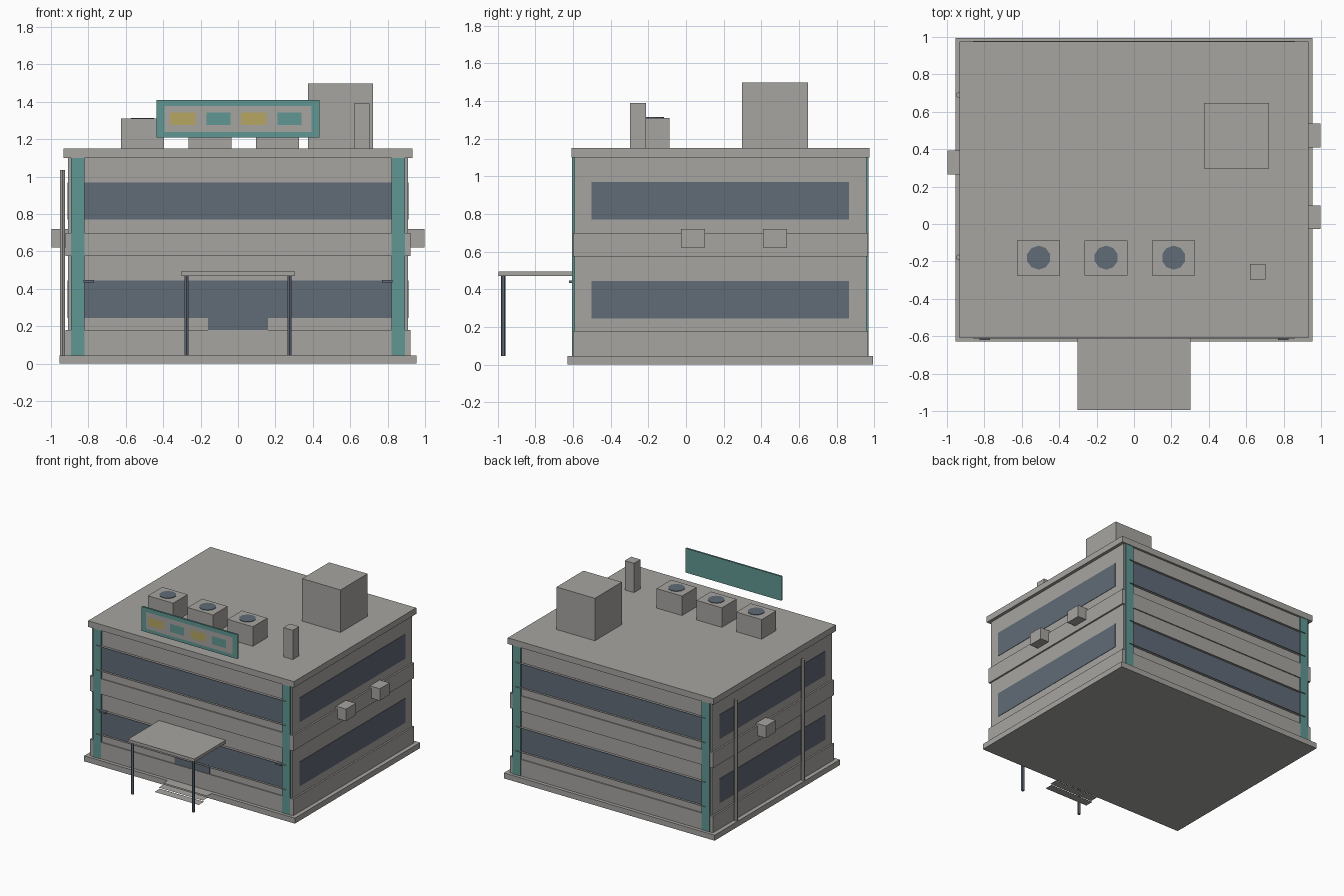
import bpy, math

old = bpy.data.objects.get("Cube")
if old:
    bpy.data.objects.remove(old, do_unlink=True)


def srgb(*c):
    return tuple((v / 255) ** 2.2 for v in c) + (1.0,)


def material(name, color):
    m = bpy.data.materials.new(name)
    m.use_nodes = True
    m.diffuse_color = color
    bsdf = next(n for n in m.node_tree.nodes if n.type == 'BSDF_PRINCIPLED')
    bsdf.inputs["Base Color"].default_value = color
    bsdf.inputs["Roughness"].default_value = 0.8
    return m


CONCRETE = material("warm grey concrete", srgb(165, 163, 159))
GLASS = material("slate blue glass", srgb(97, 106, 118))
TEAL = material("teal trim", srgb(96, 150, 145))
YELLOW = material("ochre sign", srgb(180, 164, 98))

CY = 0.183          # centre of the building in y
BODY_X, BODY_Y = 0.908, 0.774
BASE_TOP, ROOF = 0.045, 1.15
WINDOWS = {"lower": (0.245, 0.445), "upper": (0.77, 0.97)}


def mesh(name, verts, faces, mat):
    me = bpy.data.meshes.new(name)
    me.from_pydata(verts, [], faces)
    me.materials.append(mat)
    ob = bpy.data.objects.new(name, me)
    bpy.context.collection.objects.link(ob)
    return ob


def box(name, x, y, z, mat=CONCRETE):
    """Box from (min, max) pairs."""
    x, y, z = sorted(x), sorted(y), sorted(z)
    verts = [(a, b, c) for a in x for b in y for c in z]
    faces = [(0, 1, 3, 2), (4, 6, 7, 5), (0, 4, 5, 1),
             (2, 3, 7, 6), (0, 2, 6, 4), (1, 5, 7, 3)]
    return mesh(name, verts, faces, mat)


def slab(name, hx, hy, z, mat=CONCRETE):
    return box(name, (-hx, hx), (CY - hy, CY + hy), z, mat)


def sheet(name, x, y, z, mat=CONCRETE):
    """Flat rectangle: the axis given as a single number is its normal."""
    if isinstance(z, float):
        verts = [(x[0], y[0], z), (x[1], y[0], z), (x[1], y[1], z), (x[0], y[1], z)]
    else:
        verts = [(x[0], y, z[0]), (x[1], y, z[0]), (x[1], y, z[1]), (x[0], y, z[1])]
    return mesh(name, verts, [(0, 1, 2, 3)], mat)


def post(name, x, y, r, z, mat, sides=6):
    bpy.ops.mesh.primitive_cylinder_add(vertices=sides, radius=r, depth=z[1] - z[0],
                                        location=(x, y, sum(z) / 2))
    ob = bpy.context.object
    ob.name = name
    ob.data.materials.append(mat)
    return ob


# Main massing
slab("foundation", 0.955, 0.811, (0, BASE_TOP))
slab("walls", BODY_X, BODY_Y, (BASE_TOP, 1.10))
slab("plinth_band", 0.921, 0.783, (BASE_TOP, 0.18))
slab("floor_band", 0.921, 0.783, (0.575, 0.70))
slab("roof_slab", 0.933, 0.792, (1.10, ROOF))

# Facades: windows, sills and corner pilasters
for level, z in WINDOWS.items():
    for side, s in (("front", -1), ("back", 1)):
        wall = CY + s * BODY_Y
        box(f"{side}_{level}_window", (-0.82, 0.82), (wall, wall + s * 0.004), z, GLASS)
        for edge, h in zip(("sill", "head"), z):
            sheet(f"{side}_{level}_{edge}", (-0.86, 0.86),
                  sorted((wall, wall + s * 0.022)), h)
    for side, s in (("left", 1), ("right", -1)):
        box(f"{side}_{level}_window", (s * BODY_X, s * (BODY_X + 0.003)),
            (-0.503, 0.866), z, GLASS)
for side, s in (("front", -1), ("back", 1)):
    for hand, h in (("left", 1), ("right", -1)):
        box(f"{side}_{hand}_pilaster", (h * 0.82, h * 0.893),
            (CY + s * BODY_Y, CY + s * 0.787), (BASE_TOP, 1.10), TEAL)

# Entrance: door, steps, canopy and its posts, wall lamps
front = CY - BODY_Y
box("door", (-0.16, 0.16), (front, front - 0.005), (BASE_TOP, 0.25), GLASS)
for i in range(3):
    y = -0.685 - i * 0.055
    sheet(f"step_{i + 1}", (-0.2, 0.2), (y, y + 0.07), 0.045 - i * 0.015)
box("canopy", (-0.302, 0.302), (-0.995, front), (0.47, 0.495))
for hand, h in (("left", 1), ("right", -1)):
    post(f"canopy_post_{hand}", h * 0.276, -0.97, 0.012, (BASE_TOP, 0.472), GLASS)
    box(f"wall_lamp_{hand}", (h * 0.77, h * 0.825), (front, -0.62), (0.433, 0.447), GLASS)

# Raised sign with coloured plates
sheet("sign_back", (-0.435, 0.435), -0.617, (1.21, 1.41), TEAL)
sheet("sign_frame", (-0.435, 0.435), -0.630, (1.21, 1.41), TEAL)
sheet("sign_panel", (-0.392, 0.392), -0.634, (1.24, 1.377))
for i in range(4):
    x = -0.295 + i * 0.19
    w = 0.068 if i % 2 == 0 else 0.064
    sheet(f"sign_plate_{i + 1}", (x - w, x + w), -0.638, (1.275, 1.342),
          TEAL if i % 2 else YELLOW)

# Rooftop equipment
for i in range(3):
    x = -0.51 + i * 0.361
    box(f"roof_unit_{i + 1}", (x - 0.115, x + 0.115), (-0.275, -0.087), (ROOF, 1.31))
    post(f"roof_fan_{i + 1}", x, -0.18, 0.064, (1.308, 1.314), GLASS, 10)
box("stair_house", (0.373, 0.721), (0.298, 0.647), (ROOF, 1.498))
box("chimney", (0.62, 0.704), (-0.296, -0.213), (ROOF, 1.39))

# Wall mounted cooling units and drain pipes
for name, s, y in (("left_cooler_1", 1, -0.027), ("left_cooler_2", 1, 0.41),
                   ("right_cooler", -1, 0.265)):
    box(name, (s * 0.9, s * 0.998), (y, y + 0.127), (0.622, 0.72))
for i, y in enumerate((-0.178, 0.69)):
    post(f"drain_pipe_{i + 1}", -0.938, y, 0.015, (BASE_TOP, 1.035), CONCRETE)
